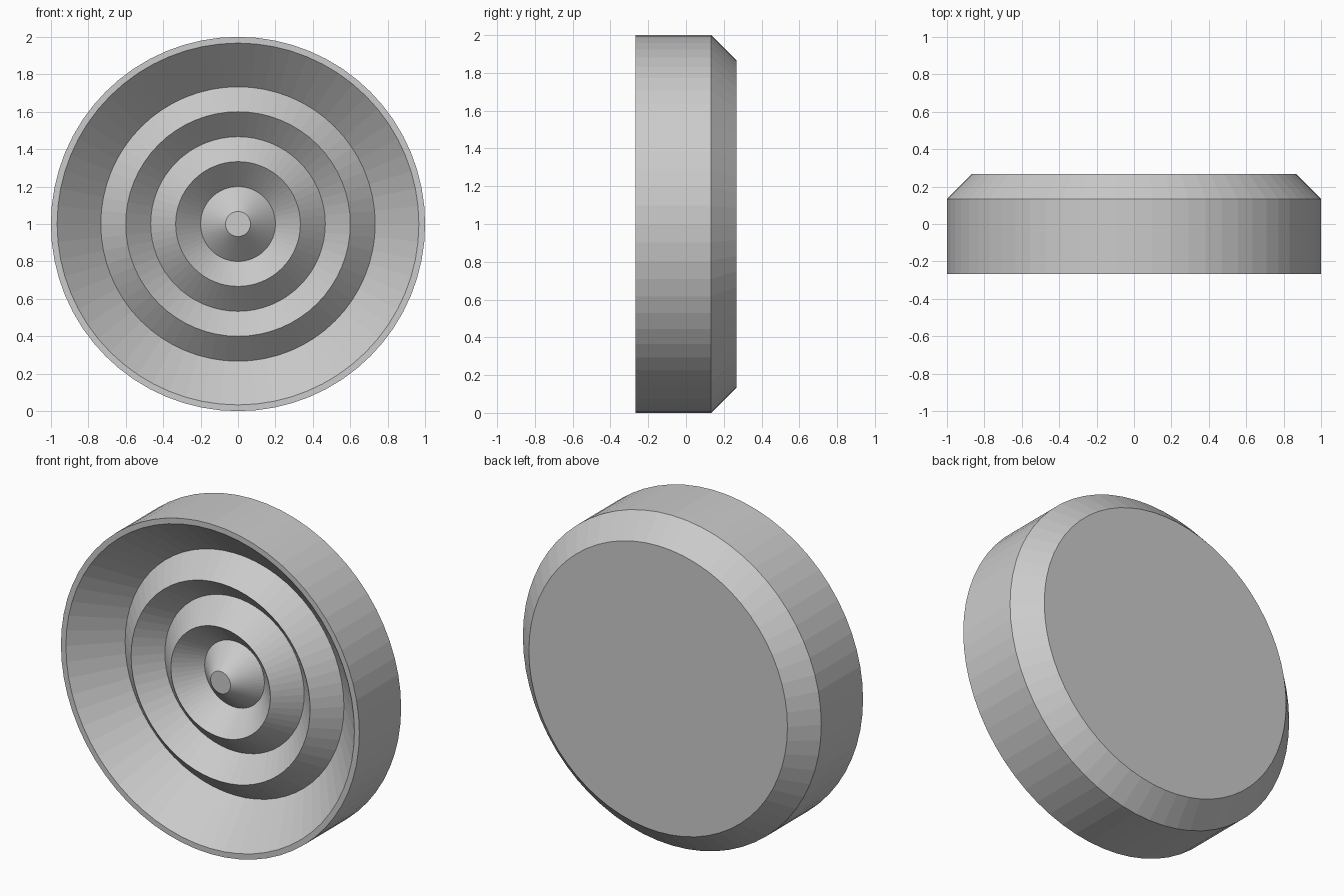
import bpy
import bmesh
from math import cos, sin, tau

if "Cube" in bpy.data.objects:
    bpy.data.objects.remove(bpy.data.objects["Cube"])

SEGMENTS = 64
CENTRE_Z = 1.0
U = 1 / 15
FRONT, PEAK, VALLEY = -4 * U, -2.5 * U, -0.5 * U

# Half profile as (radius, y), from the front centre out and round to the back
profile = [(1 * U, PEAK)]                                # flat tip of centre cone
for i in range(2):                                       # two raised ridges
    profile += [((3 + 4 * i) * U, VALLEY), ((5 + 4 * i) * U, PEAK)]
profile += [(11 * U, VALLEY), (14.5 * U, FRONT),         # wide outer dish
            (1.0, FRONT), (1.0, 2 * U), (13 * U, 4 * U)]  # rim, wall, back chamfer


def lathe(name, points):
    """Revolve a profile about the y axis and cap both ends."""
    bm = bmesh.new()
    rings = [[bm.verts.new((r * cos(tau * k / SEGMENTS), y,
                            CENTRE_Z + r * sin(tau * k / SEGMENTS)))
              for k in range(SEGMENTS)] for r, y in points]
    for a, b in zip(rings, rings[1:]):
        for k in range(SEGMENTS):
            n = (k + 1) % SEGMENTS
            bm.faces.new((a[k], a[n], b[n], b[k]))
    bm.faces.new(rings[0])
    bm.faces.new(rings[-1])
    bmesh.ops.recalc_face_normals(bm, faces=bm.faces)
    mesh = bpy.data.meshes.new(name)
    bm.to_mesh(mesh)
    bm.free()
    obj = bpy.data.objects.new(name, mesh)
    bpy.context.collection.objects.link(obj)
    return obj


# Ridged round disc
lathe("ridged_disc", profile)
